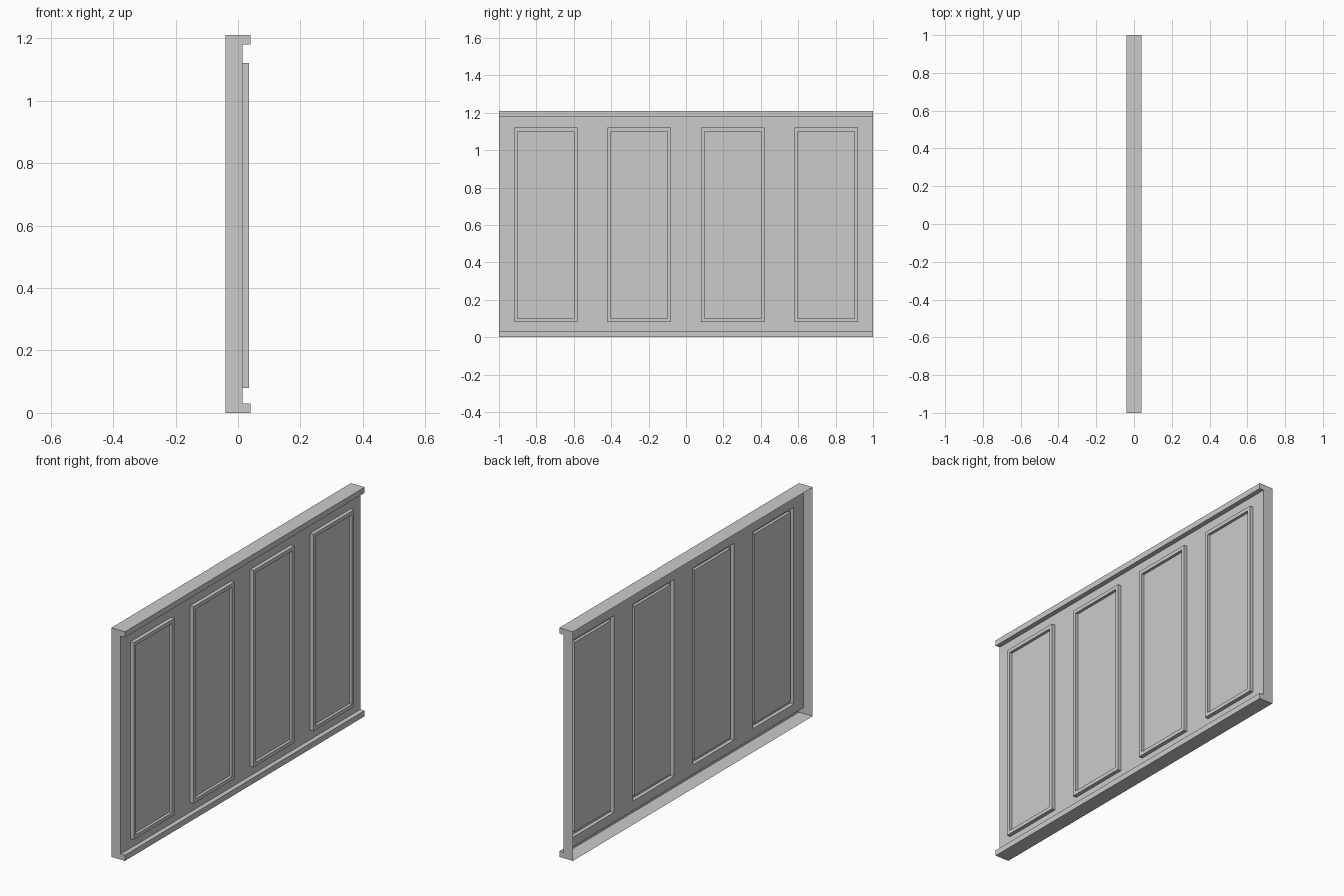
import bpy, bmesh

if "Cube" in bpy.data.objects:
    bpy.data.objects.remove(bpy.data.objects["Cube"])

HEIGHT, BACK, SHEET, LIP = 1.21, -0.04, 0.015, 0.04
bm = bmesh.new()

# Moulded front sheet as a grid, with four cells kept as panels
ys = [-1.0]
for c in (-0.75, -0.25, 0.25, 0.75):
    ys += [c - 0.17, c + 0.17]
ys.append(1.0)
zs = [0.03, 0.08, 1.12, 1.18]
grid = [[bm.verts.new((SHEET, y, z)) for z in zs] for y in ys]
panels = []
for i in range(len(ys) - 1):
    for j in range(len(zs) - 1):
        f = bm.faces.new((grid[i][j], grid[i + 1][j], grid[i + 1][j + 1], grid[i][j + 1]))
        if j == 1 and i % 2 == 1:
            panels.append(f)
bm.normal_update()

# Raised picture-frame moulding: out, across, back in
for thickness, depth in ((0, 0.02), (0.02, 0), (0, -0.015)):
    bmesh.ops.inset_individual(bm, faces=panels, thickness=thickness, depth=depth,
                               use_even_offset=True)
    bm.normal_update()

# Base and cap rails with closed ends; the back stays open
profile = [(BACK, 0), (LIP, 0), (LIP, 0.03), (SHEET, 0.03),
           (SHEET, 1.18), (LIP, 1.18), (LIP, HEIGHT), (BACK, HEIGHT)]
near = [bm.verts.new((x, -1, z)) for x, z in profile]
far = [bm.verts.new((x, 1, z)) for x, z in profile]
for k in (0, 1, 2, 4, 5, 6):
    bm.faces.new((near[k], far[k], far[k + 1], near[k + 1]))
bm.faces.new(near)
bm.faces.new(far[::-1])
bmesh.ops.remove_doubles(bm, verts=bm.verts[:], dist=1e-5)

mesh = bpy.data.meshes.new("wall_panelling")
bm.to_mesh(mesh)
bm.free()
obj = bpy.data.objects.new("wall_panelling", mesh)
bpy.context.collection.objects.link(obj)
